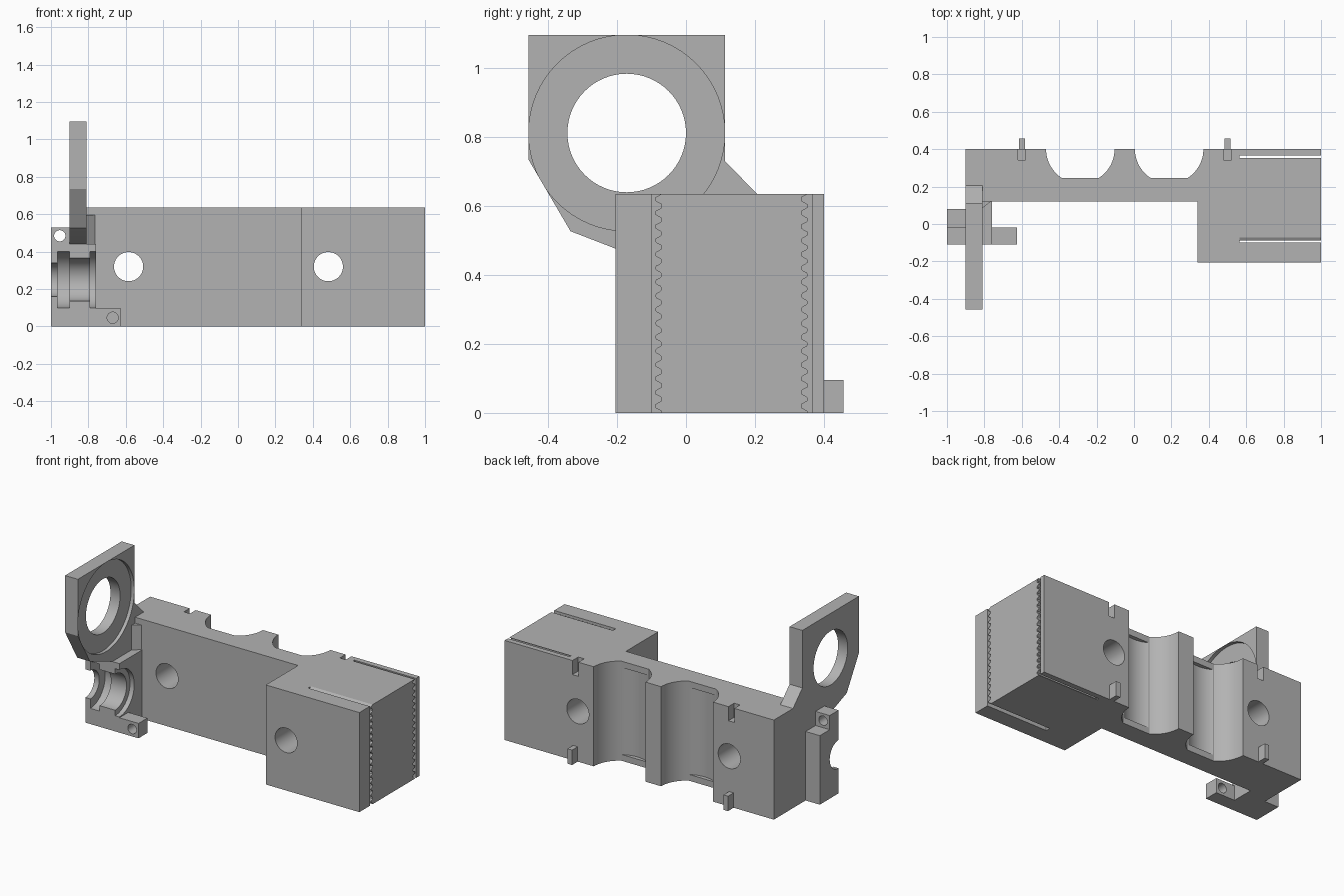
import bpy, bmesh, math
from mathutils import Vector

old = bpy.data.objects.get("Cube")
if old:
    bpy.data.objects.remove(old, do_unlink=True)

grey = bpy.data.materials.new("plain grey")
grey.use_nodes = True
grey.diffuse_color = (0.45, 0.45, 0.45, 1)
grey.node_tree.nodes["Principled BSDF"].inputs["Base Color"].default_value = grey.diffuse_color


def extrude(name, pts, axis, lo, hi):
    """Extrude a 2D outline along one axis from lo to hi."""
    place = {"x": lambda a, b, t: (t, a, b),
             "y": lambda a, b, t: (a, t, b),
             "z": lambda a, b, t: (a, b, t)}[axis]
    bm = bmesh.new()
    face = bm.faces.new([bm.verts.new(place(a, b, lo)) for a, b in pts])
    new = bmesh.ops.extrude_face_region(bm, geom=[face])["geom"]
    shift = Vector(place(0, 0, hi - lo))
    bmesh.ops.translate(bm, vec=shift, verts=[g for g in new if isinstance(g, bmesh.types.BMVert)])
    bmesh.ops.recalc_face_normals(bm, faces=bm.faces)
    mesh = bpy.data.meshes.new(name)
    bm.to_mesh(mesh)
    bm.free()
    mesh.materials.append(grey)
    ob = bpy.data.objects.new(name, mesh)
    bpy.context.collection.objects.link(ob)
    return ob


def box(name, x, y, z):
    return extrude(name, [(x[0], y[0]), (x[1], y[0]), (x[1], y[1]), (x[0], y[1])], "z", *z)


def arc(cx, cy, r, start=0.0, end=math.tau, n=64):
    return [(cx + r * math.cos(start + (end - start) * i / n),
             cy + r * math.sin(start + (end - start) * i / n)) for i in range(n)]


def cylinder(a, b, r, axis, lo, hi):
    return extrude("cutter", arc(a, b, r), axis, lo, hi)


def cut(ob, cutters):
    bpy.context.view_layer.objects.active = ob
    for c in cutters:
        c.hide_render = True
        mod = ob.modifiers.new("cut", "BOOLEAN")
        mod.operation, mod.solver, mod.object = "DIFFERENCE", "EXACT", c
        bpy.ops.object.modifier_apply(modifier=mod.name)
        bpy.data.objects.remove(c, do_unlink=True)


H = 0.635          # carriage height
BACK = 0.4         # rear face
FLAT = 0.245       # bottom of the bearing channels
R = 0.183          # channel radius
CHANNELS = (0.188, -0.287)
PINS = (0.5, -0.6)

# Carriage body outline with the two bearing channels in its rear edge
outline = [(-0.9, 0.12), (0.34, 0.12), (0.34, -0.205), (1, -0.205), (1, BACK)]
dip = math.asin((BACK - FLAT) / R)
for cx in CHANNELS:
    outline += arc(cx, BACK, R, 0, -dip, 16) + [(cx + R * math.cos(dip), FLAT)]
    outline += arc(cx, BACK, R, dip - math.pi, -math.pi, 16) + [(cx - R, BACK)]
outline.append((-0.9, BACK))
body = extrude("carriage_body", outline, "z", 0, H)

# Bearing pockets, screw holes and tie notches
cutters = [cylinder(cx, BACK, 0.18, "z", 0.04, H - 0.04) for cx in CHANNELS]
cutters += [cylinder(x, 0.32, 0.078, "y", -0.3, 0.5) for x in (-0.585, 0.483)]
cutters += [box("cutter", (x - 0.021, x + 0.021), (0.342, 0.5), (H - 0.09, H + 0.1)) for x in PINS]


# Toothed belt slots: one straight wall, one rippled wall
def belt_slot(straight, ripple, depth):
    steps, pitch = 16 * 8, 0.04
    pts = [(straight, H + 0.02), (straight, -0.02)]
    for i in range(steps + 9):
        z = -0.02 + (H + 0.04) * i / (steps + 8)
        wave = max(-1, min(1, 1.5 * math.cos(math.tau * z / pitch)))
        pts.append((ripple + depth * wave, z))
    return extrude("cutter", pts, "x", 0.565, 1.1)


cutters += [belt_slot(-0.1, -0.08, 0.009), belt_slot(0.366, 0.344, 0.009)]
cut(body, cutters)

# Locating pins on the rear face
for side, x in zip(("left", "right"), PINS):
    box("tie_pin_" + side, (x - 0.016, x + 0.016), (BACK, 0.457), (0, 0.095))

# Sensor ring plate with through hole and shallow round recess
CY, CZ = -0.172, 0.812
plate = extrude("ring_plate", [
    (-0.457, 1.097), (0.113, 1.097), (0.113, 0.73), (0.207, H), (0.12, H), (0.12, 0.44),
    (-0.11, 0.44), (-0.335, 0.527), (-0.457, 0.735)], "x", -0.9, -0.81)
cut(plate, [cylinder(CY, CZ, 0.172, "x", -1, -0.7),
            cylinder(CY, CZ, 0.2845, "x", -0.832, -0.7)])
extrude("corner_web", [(-0.81, 0.085), (-0.765, 0.12), (-0.81, 0.12)], "z", 0.44, 0.597)

# Clamp bracket with a stepped half-round seat
FRONT, SEAT = -0.11, 0.25
clamp = box("clamp_block", (-0.9, -0.76), (FRONT, 0.12), (0, 0.44))
cut(clamp, [cylinder(FRONT, SEAT, 0.115, "x", -1, -0.7),
            cylinder(FRONT, SEAT, 0.15, "x", -0.79, -0.7)])

ear = extrude("clamp_ear", [(FRONT, 0), (0.08, 0), (0.08, 0.44), (-0.02, 0.44),
                            (-0.02, 0.53), (FRONT, 0.53)], "x", -1, -0.9)
cut(ear, [cylinder(FRONT, SEAT, 0.09, "x", -1.1, -0.8),
          cylinder(FRONT, SEAT, 0.15, "x", -0.965, -0.8),
          cylinder(-0.953, 0.485, 0.03, "y", -0.3, 0.3)])

foot = box("clamp_foot", (-0.76, -0.625), (FRONT, -0.02), (0, 0.095))
cut(foot, [cylinder(-0.67, 0.047, 0.03, "y", -0.3, 0.1)])

# Smooth the round walls, keep the edges crisp
bpy.ops.object.select_all(action="DESELECT")
for ob in (body, plate, clamp, ear, foot):
    ob.select_set(True)
bpy.context.view_layer.objects.active = body
bpy.ops.object.shade_smooth_by_angle(angle=math.radians(25))
